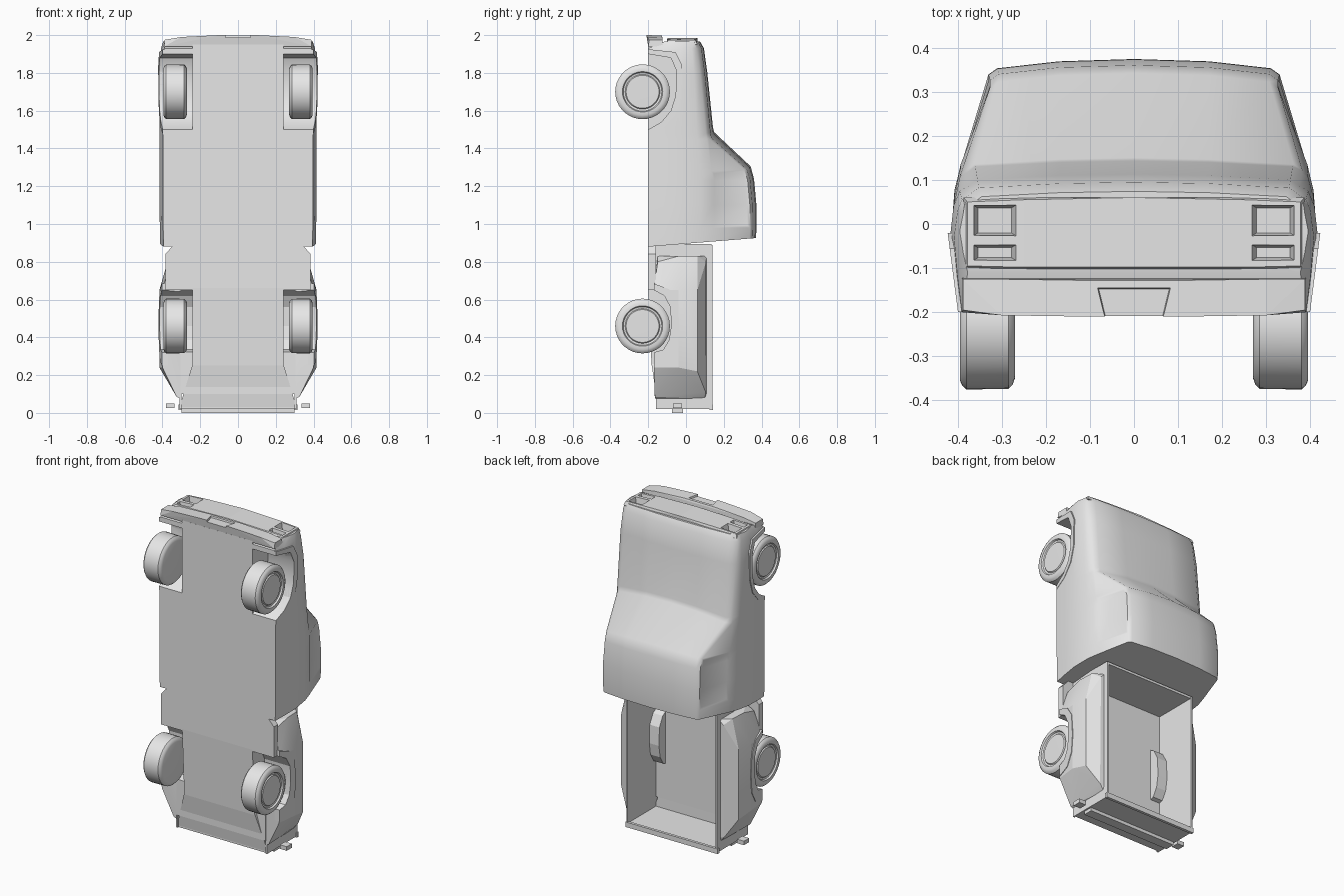
import bpy, bmesh, math

if "Cube" in bpy.data.objects:
    bpy.data.objects.remove(bpy.data.objects["Cube"])

grey = bpy.data.materials.new("body_grey")
grey.diffuse_color = (0.8, 0.8, 0.8, 1)
grey.use_nodes = True
grey.node_tree.nodes["Principled BSDF"].inputs["Base Color"].default_value = grey.diffuse_color


def finish(name, bm, smooth=None):
    bmesh.ops.recalc_face_normals(bm, faces=bm.faces)
    me = bpy.data.meshes.new(name)
    bm.to_mesh(me)
    bm.free()
    me.materials.append(grey)
    ob = bpy.data.objects.new(name, me)
    bpy.context.collection.objects.link(ob)
    if smooth:
        shade(ob, smooth)
    return ob


def shade(ob, angle):
    bpy.ops.object.select_all(action='DESELECT')
    ob.select_set(True)
    bpy.context.view_layer.objects.active = ob
    bpy.ops.object.shade_smooth_by_angle(angle=math.radians(angle))


def hull(name, pts):
    bm = bmesh.new()
    for p in pts:
        bm.verts.new(p)
    res = bmesh.ops.convex_hull(bm, input=bm.verts)
    bmesh.ops.delete(bm, geom=[v for v in res['geom_interior'] if isinstance(v, bmesh.types.BMVert)], context='VERTS')
    bmesh.ops.dissolve_limit(bm, angle_limit=0.02, verts=bm.verts, edges=bm.edges)
    return finish(name, bm)


def box(name, x0, x1, y0, y1, z0, z1):
    return hull(name, [(x, y, z) for x in (x0, x1) for y in (y0, y1) for z in (z0, z1)])


def prism(name, poly, x0, x1, lean=0):
    """Extrude a (y, z) outline along x; lean widens the outer end with y."""
    bm = bmesh.new()
    a = [bm.verts.new((x0, y, z)) for y, z in poly]
    b = [bm.verts.new((x1 + lean * (y + .2), y, z)) for y, z in poly]
    n = len(poly)
    bm.faces.new(a)
    bm.faces.new(b)
    for i in range(n):
        bm.faces.new((a[i], a[(i + 1) % n], b[(i + 1) % n], b[i]))
    return finish(name, bm)


def cut(ob, cutters):
    bpy.context.view_layer.objects.active = ob
    for c in cutters:
        m = ob.modifiers.new("cut", 'BOOLEAN')
        m.operation, m.solver, m.object = 'DIFFERENCE', 'EXACT', c
        c.hide_render = True
        bpy.ops.object.modifier_apply(modifier=m.name)


# Wheel arch outlines (y, z): opening and flare edge
front_in = [(-.2, 1.50), (-.13, 1.54), (-.08, 1.60), (-.055, 1.68), (-.05, 1.81), (-.08, 1.88), (-.2, 1.90)]
front_out = [(-.2, 1.475), (-.12, 1.51), (-.055, 1.58), (-.025, 1.67), (-.02, 1.84), (-.055, 1.91), (-.2, 1.925)]
rear_in = [(-.17, .32), (-.12, .335), (-.09, .385), (-.078, .46), (-.083, .56), (-.115, .62), (-.17, .65)]
rear_out = [(-.17, .25), (-.09, .275), (-.045, .35), (-.035, .46), (-.045, .59), (-.09, .655), (-.17, .685)]


def arch_cutters(name, line):
    poly = [(-.3, line[0][1])] + line + [(-.3, line[-1][1])]
    return [prism(name, poly, s * .24, s * .5) for s in (1, -1)]


front_cut = arch_cutters("front_arch_cutter", front_in)
rear_cut = arch_cutters("rear_arch_cutter", rear_in)

# Cab and hood: cross-sections lofted along the length
# z, side x, bottom y, belt x, belt y, top x, top y, crown, bow
stations = [
    (.88, .412, -.2, .388, .14, .328, .35, .02, 0),
    (.98, .414, -.2, .390, .14, .33, .353, .021, 0),
    (1.10, .415, -.2, .391, .14, .33, .352, .021, 0),
    (1.23, .415, -.2, .392, .137, .326, .34, .02, .01),
    (1.28, .415, -.2, .393, .135, .327, .322, .02, .025),
    (1.45, .415, -.2, .394, .11, .382, .135, .015, .035),
    (1.48, .415, -.2, .395, .105, .38, .13, .013, .03),
    (1.80, .417, -.2, .395, .075, .375, .10, .013, 0),
    (1.93, .408, -.2, .39, .055, .372, .082, .013, 0),
    (1.967, .395, -.11, .384, .045, .365, .062, .012, 0),
]
bm = bmesh.new()
rings = []
for k, (z, a, yb, bx, by, tx, ty, c, bow) in enumerate(stations):
    half = [(a - .018, yb), (a - .008, yb * .6), (a, yb * .15), (a - .008, by * .55), (bx, by),
            (tx, ty - .014), (tx - .02, ty), (.17, ty + c * .75)]
    ring = half + [(0, ty + c)] + [(-x, y) for x, y in reversed(half)]
    verts = []
    for i, (x, y) in enumerate(ring):
        zz = z + (bow * (1 - (x / .39) ** 2) if 5 <= i <= 11 else 0)
        if k == 0:
            zz += .08 * (y + .2)
        verts.append(bm.verts.new((x, y, zz)))
    rings.append(verts)
n = len(rings[0])
windows = {4: [], 11: []}
for k, (r, s) in enumerate(zip(rings, rings[1:])):
    for i in range(n):
        f = bm.faces.new((r[i], r[(i + 1) % n], s[(i + 1) % n], s[i]))
        if i in windows and k in (1, 2, 3):
            windows[i].append(f)
bm.faces.new(rings[0])
bm.faces.new(rings[-1])
bmesh.ops.recalc_face_normals(bm, faces=bm.faces)
for faces in windows.values():  # recessed side glass
    bmesh.ops.inset_region(bm, faces=faces, thickness=.014, depth=-.004, use_even_offset=True)
cab = finish("cab_and_hood", bm)

# Nose panel with tapered lamp recesses
grille = hull("grille", [(s * x, y, z) for s in (1, -1) for x, y, z in (
    (.386, -.105, 1.95), (.386, .06, 1.95), (.378, -.095, 1.974), (.378, .05, 1.974),
    (.25, .055, 1.98), (.25, -.098, 1.98))] + [(0, -.098, 1.986), (0, .06, 1.986)])
lamps = []
for s in (1, -1):
    for y0, y1 in ((-.03, .046), (-.086, -.044)):
        lamps.append(hull("lamp_cutter", [(s * x, y, z) for z, d in ((2.0, 0), (1.94, .016))
                                          for x in (.262 + d, .37 - d) for y in (y0 + d * .6, y1 - d * .6)]))
cut(cab, front_cut + lamps)
cut(grille, lamps)
shade(cab, 40)

# Front bumper with plate pocket
bumper = hull("front_bumper", [(s * x, y, z) for s in (1, -1) for x, y, z in (
    (.39, -.2, 1.94), (.39, -.122, 1.94), (.388, -.195, 1.975), (.388, -.125, 1.975),
    (.30, -.207, 1.99), (.30, -.125, 1.988), (.10, -.21, 2.0), (.10, -.128, 1.998))])
pocket = hull("plate_cutter", [(s * x, y, z) for s in (1, -1) for x, y, z in (
    (.088, -.14, 2.02), (.065, -.22, 2.02), (.08, -.147, 1.988), (.062, -.22, 1.988))])
cut(bumper, [pocket])

# Underbody pan, rising and widening at the tail
prism("underbody", [(-.202, .66), (-.202, 1.95), (-.15, 1.96), (-.14, .25), (-.182, .25)], -.24, .24)
hull("underbody_tail", [(s * x, y, z) for s in (1, -1) for x, y, z in (
    (.24, -.182, .26), (.24, -.14, .26), (.31, -.15, .03), (.31, -.135, .03))])

# Cargo bed: floor, walls, tailgate
floor = box("bed_floor", -.305, .305, -.165, -.135, .10, .89)
cut(floor, rear_cut)
box("bed_front_wall", -.31, .31, -.17, .135, .88, .895)
box("tailgate", -.31, .31, -.15, .14, .02, .04)
box("tailgate_top_rail", -.315, .315, .125, .142, .014, .045)
box("rear_bumper", -.30, .30, -.075, -.015, 0, .02)

for s in (1, -1):
    side = [rear_cut[0 if s > 0 else 1]]
    wall = box("bed_side_wall", s * .30, s * .31, -.16, .14, .02, .89)
    cut(wall, side)
    # Wheel housing inside the bed
    house = prism("bed_wheel_housing", [(y + .008, z + (.006 if z > .46 else -.006)) for y, z in rear_in],
                  s * .234, s * .31)
    cut(house, side)
    # Flared bed fender
    fender = hull("bed_fender", [(s * x, y, z) for x, y, z in (
        (.305, -.165, .075), (.305, .10, .075), (.308, .108, .10), (.308, .108, .82), (.305, -.15, .83),
        (.305, .10, .83), (.335, .104, .11), (.325, -.165, .085), (.33, .106, .80),
        (.40, -.17, .24), (.416, -.04, .24), (.402, .06, .22),
        (.40, -.17, .65), (.416, -.04, .65), (.402, .06, .65),
        (.36, -.15, .80), (.365, -.04, .83), (.36, .06, .83))])
    cut(fender, side)
    shade(fender, 14)
    # Side step ahead of the fender
    hull("side_step", [(s * x, y, z) for y in (-.2, -.16) for x, z in (
        (.23, .65), (.385, .65), (.385, .84), (.345, .885), (.23, .885))])
    # Arch flares
    prism("front_arch_flare", front_in + front_out[::-1], s * .37, s * .399, s * .13)
    prism("rear_arch_flare", rear_in + rear_out[::-1], s * .37, s * .399, s * .13)
    box("tail_lamp", s * .335, s * .382, -.07, -.02, .025, .05)
    # Wheels: revolved tyre, rim and hub
    for label, zc in (("front_wheel", 1.70), ("rear_wheel", .46)):
        prof = [(.27, 0), (.27, .12), (.275, .134), (.285, .144), (.38, .145), (.389, .137), (.395, .124),
                (.395, .107), (.386, .102), (.384, .092), (.39, .087), (.391, 0)]
        bm = bmesh.new()
        seg = 36
        prev = None
        for x, r in prof:
            m = seg if r else 1
            cur = [bm.verts.new((s * x, -.23 + r * math.cos(2 * math.pi * i / seg),
                                 zc + r * math.sin(2 * math.pi * i / seg))) for i in range(m)]
            if prev:
                for i in range(seg):
                    j = (i + 1) % seg
                    quad = [prev[i % len(prev)], prev[j % len(prev)], cur[j % m], cur[i % m]]
                    bm.faces.new(list(dict.fromkeys(quad)))
            prev = cur
        finish(label, bm, 32)

# Remove the cutters
for ob in [o for o in bpy.data.objects if o.hide_render]:
    bpy.data.objects.remove(ob)
